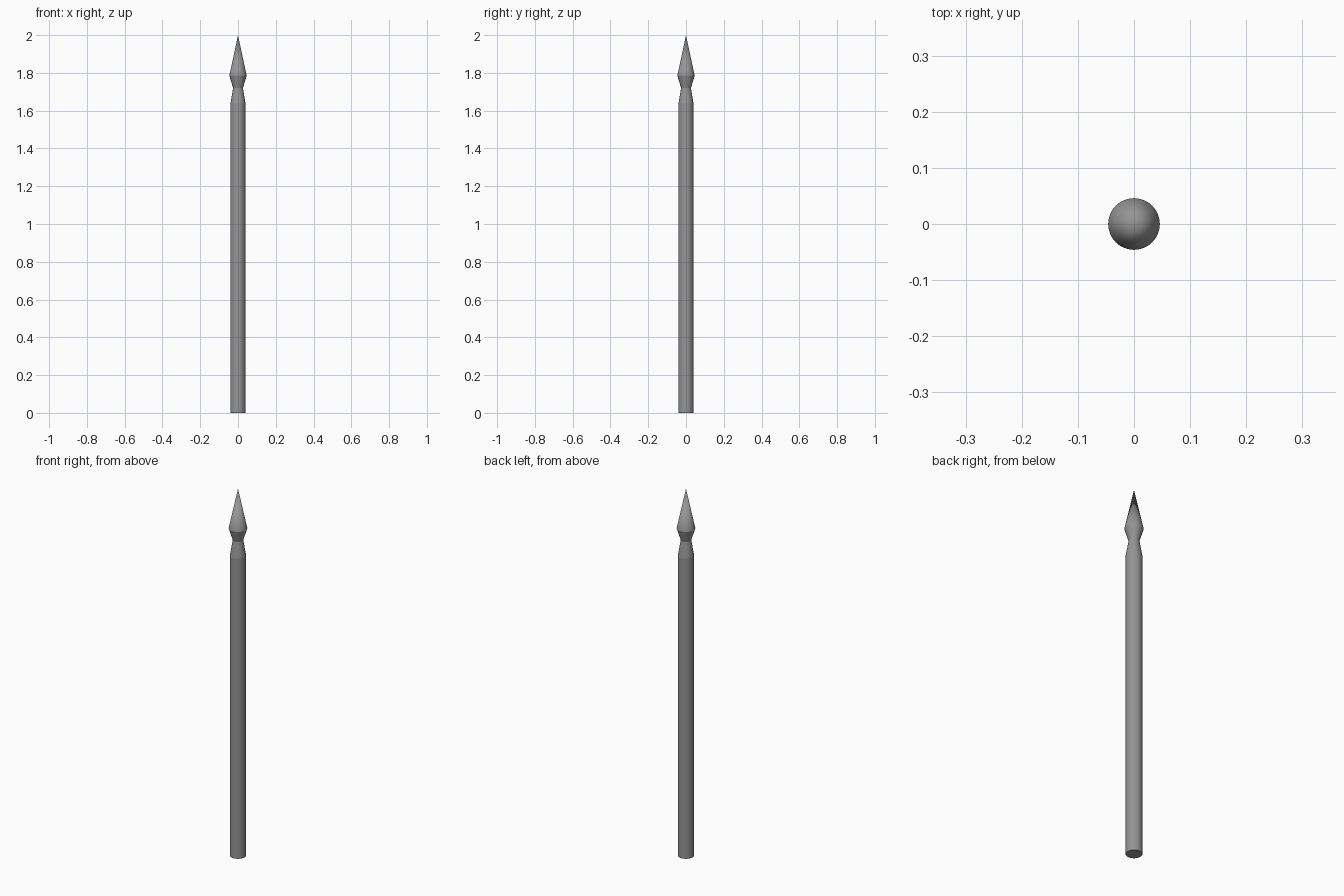
import bpy, bmesh
from math import cos, sin, pi, radians

if "Cube" in bpy.data.objects:
    bpy.data.objects.remove(bpy.data.objects["Cube"])

SIDES = 48

# Dark grey for the whole spear
dark_grey = bpy.data.materials.new("dark_grey")
dark_grey.diffuse_color = (0.3, 0.3, 0.3, 1)
dark_grey.use_nodes = True
dark_grey.node_tree.nodes["Principled BSDF"].inputs["Base Color"].default_value = dark_grey.diffuse_color


def lathe(name, profile):
    """Turn a (radius, height) profile around z; radius 0 makes a point, open ends are capped."""
    bm = bmesh.new()
    rings = []
    for r, z in profile:
        if r == 0:
            rings.append([bm.verts.new((0, 0, z))] * SIDES)
        else:
            rings.append([bm.verts.new((r * cos(2 * pi * i / SIDES), r * sin(2 * pi * i / SIDES), z))
                          for i in range(SIDES)])
    for low, high in zip(rings, rings[1:]):
        for i in range(SIDES):
            j = (i + 1) % SIDES
            quad = [low[i], low[j], high[j], high[i]]
            bm.faces.new(list(dict.fromkeys(quad)))
    for ring, (r, z) in ((rings[0], profile[0]), (rings[-1], profile[-1])):
        if r > 0:
            bm.faces.new(ring)
    bmesh.ops.recalc_face_normals(bm, faces=bm.faces)
    mesh = bpy.data.meshes.new(name)
    bm.to_mesh(mesh)
    bm.free()
    mesh.materials.append(dark_grey)
    obj = bpy.data.objects.new(name, mesh)
    bpy.context.collection.objects.link(obj)
    bpy.ops.object.select_all(action='DESELECT')
    obj.select_set(True)
    bpy.context.view_layer.objects.active = obj
    bpy.ops.object.shade_smooth_by_angle(angle=radians(8.5))
    return obj


# Straight pole with a tapered neck at the top
lathe("shaft", [(0.04, 0), (0.04, 1.637), (0.026, 1.72)])

# Flared socket rising into a conical point
lathe("spear_head", [(0.026, 1.72), (0.046, 1.785), (0, 2.0)])
